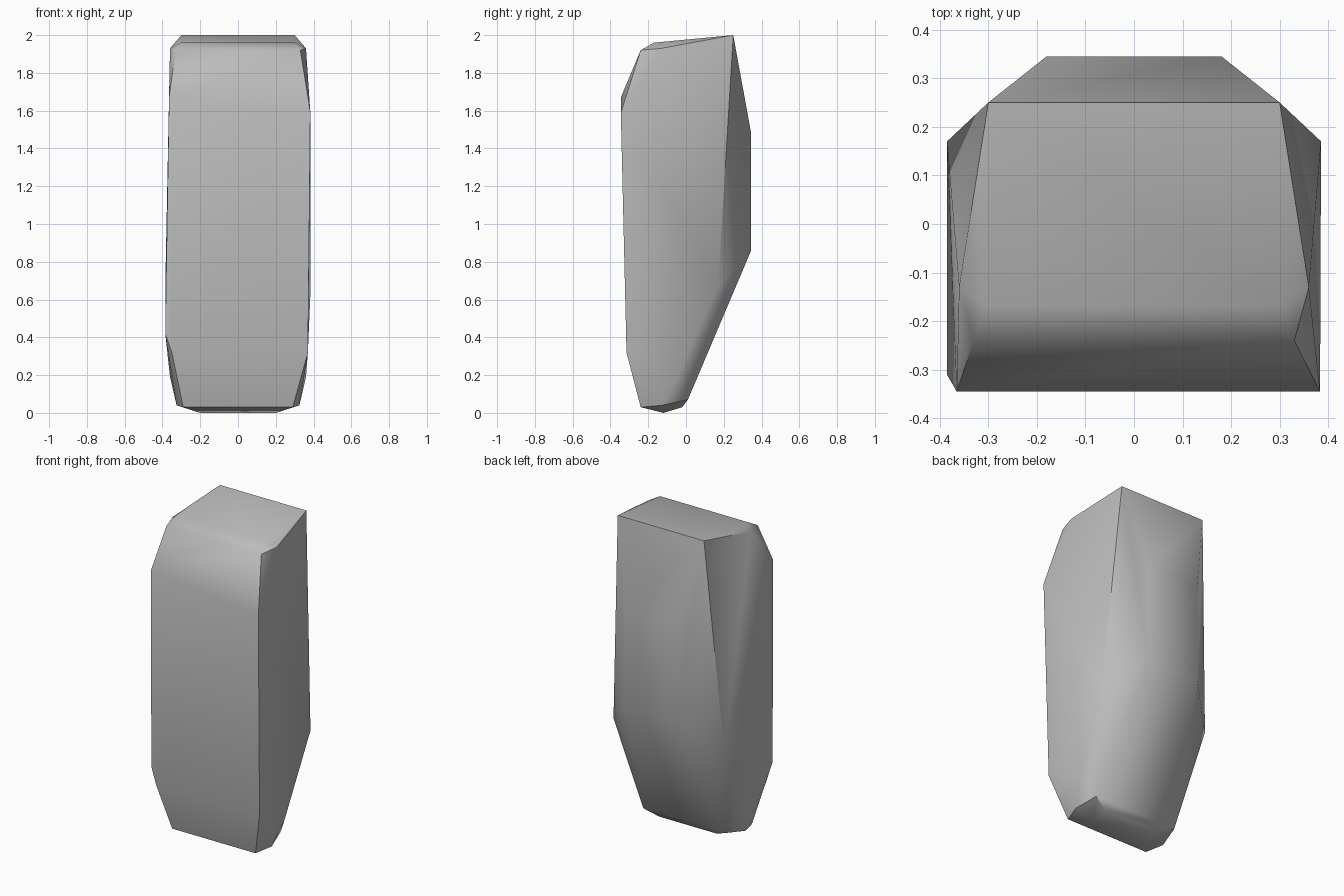
import bpy
import bmesh
from math import radians

default_cube = bpy.data.objects.get("Cube")
if default_cube:
    bpy.data.objects.remove(default_cube, do_unlink=True)


def make_material(name, colour):
    material = bpy.data.materials.new(name)
    material.use_nodes = True
    material.diffuse_color = colour
    shader = next(n for n in material.node_tree.nodes if n.type == "BSDF_PRINCIPLED")
    shader.inputs["Base Color"].default_value = colour
    return material


def hull_object(name, points, material):
    """Wrap a faceted skin around the corner points."""
    mesh = bpy.data.meshes.new(name)
    bm = bmesh.new()
    for point in points:
        bm.verts.new(point)
    hull = bmesh.ops.convex_hull(bm, input=bm.verts[:])
    spare = set(hull["geom_interior"] + hull["geom_unused"])
    loose = [v for v in spare if isinstance(v, bmesh.types.BMVert) and not v.link_faces]
    bmesh.ops.delete(bm, geom=loose, context="VERTS")
    bmesh.ops.dissolve_limit(bm, angle_limit=radians(1), verts=bm.verts[:], edges=bm.edges[:])
    bmesh.ops.recalc_face_normals(bm, faces=bm.faces[:])
    bm.to_mesh(mesh)
    bm.free()
    mesh.materials.append(material)
    obj = bpy.data.objects.new(name, mesh)
    bpy.context.collection.objects.link(obj)
    return obj


# Corner pairs, mirrored across x: half width, depth, height
mirrored_corners = [
    # top slab
    (0.30, 0.25, 2.0),
    (0.30, -0.17, 1.96),
    (0.36, -0.13, 1.93),
    (0.33, -0.24, 1.92),
    # back ridges
    (0.18, 0.345, 1.48),
    (0.18, 0.345, 0.86),
    # widest side corners
    (0.385, 0.17, 0.67),
    # tapered foot
    (0.36, -0.05, 0.19),
    (0.325, -0.13, 0.04),
    (0.29, 0.01, 0.07),
    (0.29, -0.24, 0.03),
    (0.20, -0.12, 0.0),
    (0.20, -0.02, 0.03),
]

# Front face corners, slightly uneven from side to side
front_corners = [
    (-0.365, -0.345, 1.67),
    (0.383, -0.345, 1.59),
    (-0.385, -0.31, 0.42),
    (0.37, -0.315, 0.32),
    (-0.35, -0.315, 0.32),
]

corners = front_corners + [
    (side * x, y, z) for x, y, z in mirrored_corners for side in (-1, 1)
]
stone_grey = make_material("stone grey", (0.5, 0.5, 0.5, 1.0))
block = hull_object("stone_block", corners, stone_grey)

# Soft facets with crisp main edges
bpy.ops.object.select_all(action="DESELECT")
block.select_set(True)
bpy.context.view_layer.objects.active = block
bpy.ops.object.shade_smooth_by_angle(angle=radians(40))
